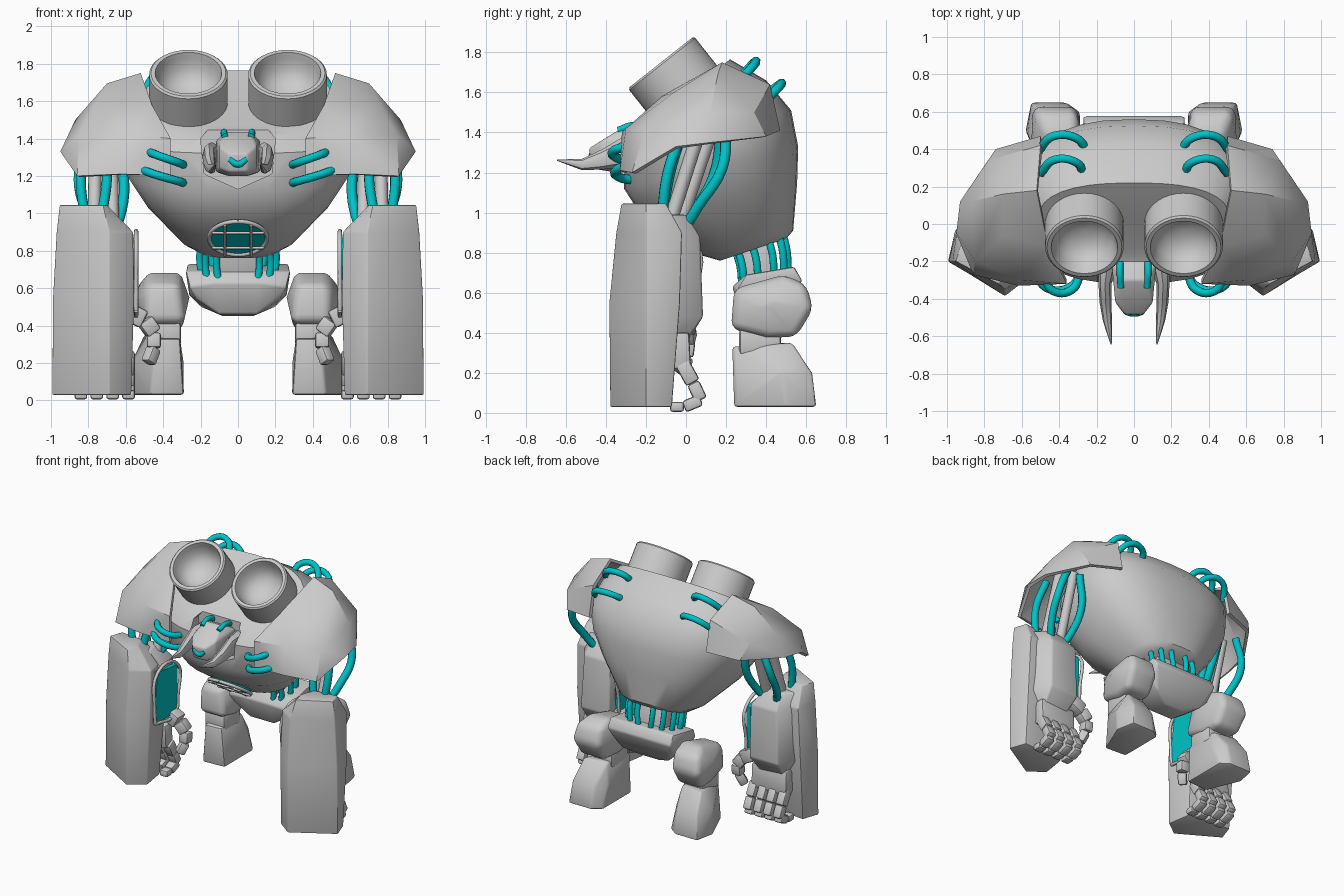
import bpy, bmesh, math
from mathutils import Vector, Matrix

if "Cube" in bpy.data.objects:
    bpy.data.objects.remove(bpy.data.objects["Cube"])

cyan = bpy.data.materials.new("cyan")
cyan.diffuse_color = (0.0, 0.55, 0.58, 1)
cyan.use_nodes = True
cyan.node_tree.nodes["Principled BSDF"].inputs["Base Color"].default_value = cyan.diffuse_color


def finish(name, bm, mat=None, mirror=False, bevel=0, seg=2, shell=0, cutter=None, angle=35):
    bmesh.ops.recalc_face_normals(bm, faces=bm.faces)
    me = bpy.data.meshes.new(name)
    bm.to_mesh(me)
    bm.free()
    ob = bpy.data.objects.new(name, me)
    bpy.context.collection.objects.link(ob)
    if mat:
        me.materials.append(mat)
    if cutter:
        b = ob.modifiers.new("cut", 'BOOLEAN')
        b.object, b.operation, b.solver = cutter, 'DIFFERENCE', 'EXACT'
    if shell:
        s = ob.modifiers.new("shell", 'SOLIDIFY')
        s.thickness, s.offset = shell, -1
    if bevel:
        b = ob.modifiers.new("bevel", 'BEVEL')
        b.width, b.segments, b.limit_method = bevel, seg, 'ANGLE'
    if mirror:
        ob.modifiers.new("mirror", 'MIRROR').use_mirror_merge = False
    bpy.ops.object.select_all(action='DESELECT')
    bpy.context.view_layer.objects.active = ob
    ob.select_set(True)
    if ob.modifiers:
        bpy.ops.object.convert(target='MESH')
    bpy.ops.object.shade_smooth_by_angle(angle=math.radians(angle))
    return ob


def hull_bm(pts):
    bm = bmesh.new()
    for p in pts:
        bm.verts.new(p)
    r = bmesh.ops.convex_hull(bm, input=bm.verts)
    junk = {g for g in r["geom_interior"] + r["geom_unused"] if isinstance(g, bmesh.types.BMVert)}
    bmesh.ops.delete(bm, geom=list(junk), context='VERTS')
    bmesh.ops.dissolve_limit(bm, angle_limit=0.03, verts=bm.verts, edges=bm.edges)
    return bm


def loft_bm(rings):
    bm = bmesh.new()
    vs = [[bm.verts.new(p) for p in r] for r in rings]
    n = len(vs[0])
    for a, b in zip(vs, vs[1:]):
        for i in range(n):
            bm.faces.new((a[i], a[(i + 1) % n], b[(i + 1) % n], b[i]))
    bm.faces.new(vs[0])
    bm.faces.new(vs[-1])
    return bm


def box_bm(pairs):
    """Boxes stretched between two points, each with width and depth."""
    bm = bmesh.new()
    for a, b, w, d in pairs:
        a, b = Vector(a), Vector(b)
        m = Matrix.Translation((a + b) / 2) @ (b - a).to_track_quat('Z', 'Y').to_matrix().to_4x4()
        bmesh.ops.create_cube(bm, size=1, matrix=m @ Matrix.Diagonal((w, d, (b - a).length, 1)))
    return bm


def tube(name, pts, r, mat=cyan, mirror=True):
    for s in ((1, -1) if mirror else (1,)):
        cu = bpy.data.curves.new(name, 'CURVE')
        cu.dimensions, cu.bevel_depth, cu.bevel_resolution, cu.resolution_u = '3D', r, 2, 5
        cu.use_fill_caps = True
        sp = cu.splines.new('BEZIER')
        sp.bezier_points.add(len(pts) - 1)
        for bp, p in zip(sp.bezier_points, pts):
            bp.co = (s * p[0], p[1], p[2])
            bp.handle_left_type = bp.handle_right_type = 'AUTO'
        if mat:
            cu.materials.append(mat)
        bpy.context.collection.objects.link(bpy.data.objects.new(name, cu))


def oval(F, B, hw, e=0.8, n=32):
    """Tilted rounded ring from front point F to back point B (y, z)."""
    out = []
    for i in range(n):
        c, s = math.cos(i * math.tau / n), math.sin(i * math.tau / n)
        c, s = (math.copysign(abs(v) ** e, v) for v in (c, s))
        t = (s + 1) / 2
        out.append((hw * c, F[0] + (B[0] - F[0]) * t, F[1] + (B[1] - F[1]) * t))
    return out


# torso with a recess for the head
hexa = [(-.2, 1.40), (-.15, 1.46), (.15, 1.46), (.2, 1.40), (.18, 1.21), (0, 1.13), (-.18, 1.21)]
recess = finish("recess_cutter", loft_bm([[(x, y, z) for x, z in hexa] for y in (-.6, -.2)]))
finish("torso", loft_bm([oval(*r) for r in (
    ((.17, .76), (.50, .87), .22), ((.03, .80), (.535, .91), .30), ((-.21, .965), (.555, 1.15), .49),
    ((-.31, 1.12), (.56, 1.33), .60), ((-.32, 1.32), (.525, 1.51), .64),
    ((-.25, 1.42), (.40, 1.66), .59), ((-.17, 1.46), (.22, 1.765), .51))]), cutter=recess)
bpy.data.objects.remove(recess)

# shoulder shells, open underneath
bm = hull_bm([(.36, -.32, 1.2), (.36, -.32, 1.40), (.46, -.12, 1.58), (.52, .18, 1.75), (.5, .42, 1.64),
              (.5, .47, 1.41), (.70, .16, 1.695), (.78, .34, 1.5), (.74, .40, 1.38), (.87, .12, 1.5),
              (.95, -.05, 1.33), (.93, .12, 1.35), (.86, -.27, 1.2), (.85, -.2, 1.42), (.70, -.06, 1.60),
              (.62, -.33, 1.21), (.60, -.30, 1.42)])
bmesh.ops.recalc_face_normals(bm, faces=bm.faces)
bmesh.ops.delete(bm, geom=[f for f in bm.faces if f.normal.z < -.5 or f.normal.x < -.7], context='FACES')
finish("shoulder_shell", bm, mirror=True, shell=.025, angle=30)

# twin tilted cups on the back
axis = Vector((0, -.62, .785)).normalized()
u = axis.cross(Vector((1, 0, 0)))
profile = [(.21, -.36), (.21, -.01), (.2, 0), (.178, 0), (.17, -.03), (.155, -.09), (.11, -.14), (.05, -.16), (.005, -.165)]
rings = []
for r, h in profile:
    c = Vector((.265, -.125, 1.75)) + axis * h
    rings.append([c + r * (Vector((1, 0, 0)) * math.cos(t) + u * math.sin(t))
                  for t in (i * math.tau / 36 for i in range(36))])
finish("back_cup", loft_bm(rings), mirror=True)

# head, mouth, tusks, neck cables
finish("head", hull_bm([(s * x, y, z) for s in (1, -1) for x, y, z in (
    (.12, -.2, 1.39), (.07, -.3, 1.435), (.10, -.42, 1.36), (.05, -.485, 1.32), (.10, -.42, 1.24),
    (.05, -.47, 1.22), (.12, -.2, 1.22), (.06, -.35, 1.2))]), bevel=.012)
tube("mouth", [(-.045, -.468, 1.29), (0, -.478, 1.262), (.045, -.468, 1.29)], .018, mirror=False)
path = [(.14, -.2, 1.31, .05, .07), (.155, -.32, 1.30, .035, .075), (.152, -.42, 1.265, .032, .05),
        (.142, -.52, 1.24, .024, .028), (.122, -.645, 1.262, .003, .003)]
finish("tusk", loft_bm([[(x + a * math.cos(i * math.pi / 4), y, z + b * math.sin(i * math.pi / 4))
                         for i in range(8)] for x, y, z, a, b in path]), mirror=True)
tube("neck_cable", [(.07, -.15, 1.38), (.075, -.25, 1.435), (.07, -.34, 1.41)], .018)

# belly grill
n = Vector((0, -.57, -.82)).normalized()
frame = Matrix.Translation((0, -.088, .88)) @ n.to_track_quat('Z', 'X').to_matrix().to_4x4()
bm = bmesh.new()
bmesh.ops.create_cone(bm, cap_ends=True, segments=28, radius1=.15, radius2=.15, depth=.03, matrix=frame)
finish("grill_light", bm, cyan)
ringpts = [frame @ Vector((.155 * math.cos(t), .155 * math.sin(t), .015)) for t in (i * math.tau / 24 for i in range(25))]
tube("grill_rim", ringpts, .012, None, False)
for k in (-.07, .07):
    h = .14
    tube("grill_bar", [frame @ Vector((k, -h, .03)), frame @ Vector((k, h, .03))], .008, None, False)
    tube("grill_bar", [frame @ Vector((-h, k, .03)), frame @ Vector((h, k, .03))], .008, None, False)

# cables bridging torso and shoulder
for p in ([(.29, -.28, 1.26), (.33, -.35, 1.275), (.43, -.36, 1.31), (.48, -.29, 1.33)],
          [(.28, -.25, 1.16), (.33, -.33, 1.175), (.45, -.35, 1.21), (.53, -.28, 1.24)],
          [(.27, .27, 1.67), (.31, .33, 1.74), (.42, .345, 1.745), (.5, .27, 1.66)],
          [(.25, .39, 1.58), (.31, .46, 1.635), (.43, .47, 1.635), (.51, .39, 1.55)]):
    tube("bridge_cable", p, .023)

# upper arms: cables and rods
for p in ([(.78, .2, 1.42), (.85, .18, 1.22), (.82, .06, 1.03), (.76, -.02, .90)],
          [(.66, .18, 1.42), (.61, .14, 1.18), (.63, .03, .99), (.66, -.02, .92)],
          [(.72, -.02, 1.4), (.70, -.08, 1.2), (.73, -.12, .98)],
          [(.80, -.02, 1.4), (.84, -.09, 1.2), (.82, -.12, .98)]):
    tube("arm_cable", p, .028)
tube("arm_rod", [(.76, .08, 1.45), (.77, -.08, .95)], .035, None)
tube("arm_rod", [(.68, .14, 1.45), (.67, -.04, .92)], .035, None)

# forearms: outer guard, rear block, light panel
finish("forearm_guard", loft_bm([[(x, y, z) for x, y in sec] for z, sec in (
    (.03, [(.995, -.2), (.95, -.07), (.60, -.10), (.57, -.29), (.69, -.38)]),
    (.55, [(.99, -.2), (.955, -.03), (.58, -.06), (.555, -.28), (.69, -.385)]),
    (.90, [(.97, -.2), (.945, -.02), (.60, -.04), (.56, -.26), (.69, -.35)]),
    (1.045, [(.955, -.2), (.92, -.10), (.74, -.12), (.70, -.22), (.72, -.325)]))]), mirror=True, bevel=.008)
finish("forearm_block", loft_bm([[(x, y, z) for x, y in sec] for z, sec in (
    (.36, [(.86, -.12), (.84, .0), (.64, .01), (.60, -.12)]),
    (.48, [(.94, -.1), (.84, .085), (.60, .085), (.55, -.15)]),
    (.88, [(.94, -.1), (.82, .07), (.60, .07), (.55, -.15)]),
    (.99, [(.90, -.1), (.80, .0), (.68, .0), (.66, -.15)]))]), mirror=True, bevel=.012)
finish("forearm_light", hull_bm([(x, y, z) for x in (.545, .58) for y, z in (
    (-.23, .48), (.02, .48), (.04, .6), (.04, .84), (-.2, .87), (-.24, .6))]), cyan, True)
tube("light_rim", [(.545, *p) for p in ((-.23, .48), (.02, .48), (.045, .6), (.045, .84), (-.2, .87), (-.24, .6), (-.23, .48))], .012, None)

# hands
parts = [((.72, -.03, .4), (.72, -.02, .22), .30, .09)]
for x in (.585, .67, .755, .84):
    f = [(x, -.02, .25), (x, .035, .15), (x, .075, .065), (x, -.01, .03), (x, -.08, .03)]
    parts += [(a, b, .068, d) for a, b, d in zip(f, f[1:], (.075, .065, .06, .05))]
t = [(.60, .0, .48), (.50, .0, .43), (.45, .01, .36), (.45, .0, .28), (.48, -.03, .20)]
parts += [(a, b, w, w) for a, b, w in zip(t, t[1:], (.10, .085, .075, .065))]
finish("hand", box_bm(parts), mirror=True, bevel=.014)

# waist core and cables
finish("waist_core", box_bm([((0, .33, .90), (0, .40, .60), .26, .16)]), bevel=.03)
for x, y in ((.10, .25), (.16, .26), (.19, .33), (.18, .41), (.13, .46), (.05, .48)):
    z = .68 + .42 * (y - .17)
    tube("waist_cable", [(x, y - .02, z + .14), (x + .015, y + .02, z + .02), (x, y + .03, z - .11)], .02)

# pelvis
finish("pelvis", hull_bm([(s * x, y, z) for s in (1, -1) for x, y, z in (
    (.28, .30, .69), (.26, .25, .61), (.12, .23, .63), (.27, .54, .73), (.27, .58, .66), (.26, .50, .56),
    (.22, .28, .54), (.10, .29, .46), (.08, .44, .45), (.2, .5, .5))]), bevel=.012)

# legs
finish("thigh", hull_bm([(x + d, y, z) for y, z, x, w in (
    (.24, .62, .32, .17), (.49, .69, .31, .17), (.60, .64, .31, .21), (.635, .52, .31, .23), (.55, .38, .31, .21),
    (.40, .375, .30, .20), (.225, .42, .29, .20), (.40, .55, .26, .29)) for d in (0, w)]), mirror=True, bevel=.04, seg=3)
finish("knee", box_bm([((.39, .37, .42), (.39, .37, .29), .17, .21)]), mirror=True, bevel=.02)
finish("foot", hull_bm([(.31, .24, .33), (.44, .23, .33), (.32, .50, .35), (.50, .53, .35), (.29, .25, .03),
                        (.47, .24, .03), (.29, .60, .03), (.36, .65, .03), (.55, .65, .03), (.58, .5, .03),
                        (.35, .62, .2), (.53, .63, .2), (.29, .53, .2), (.57, .48, .2)]), mirror=True, bevel=.015)
